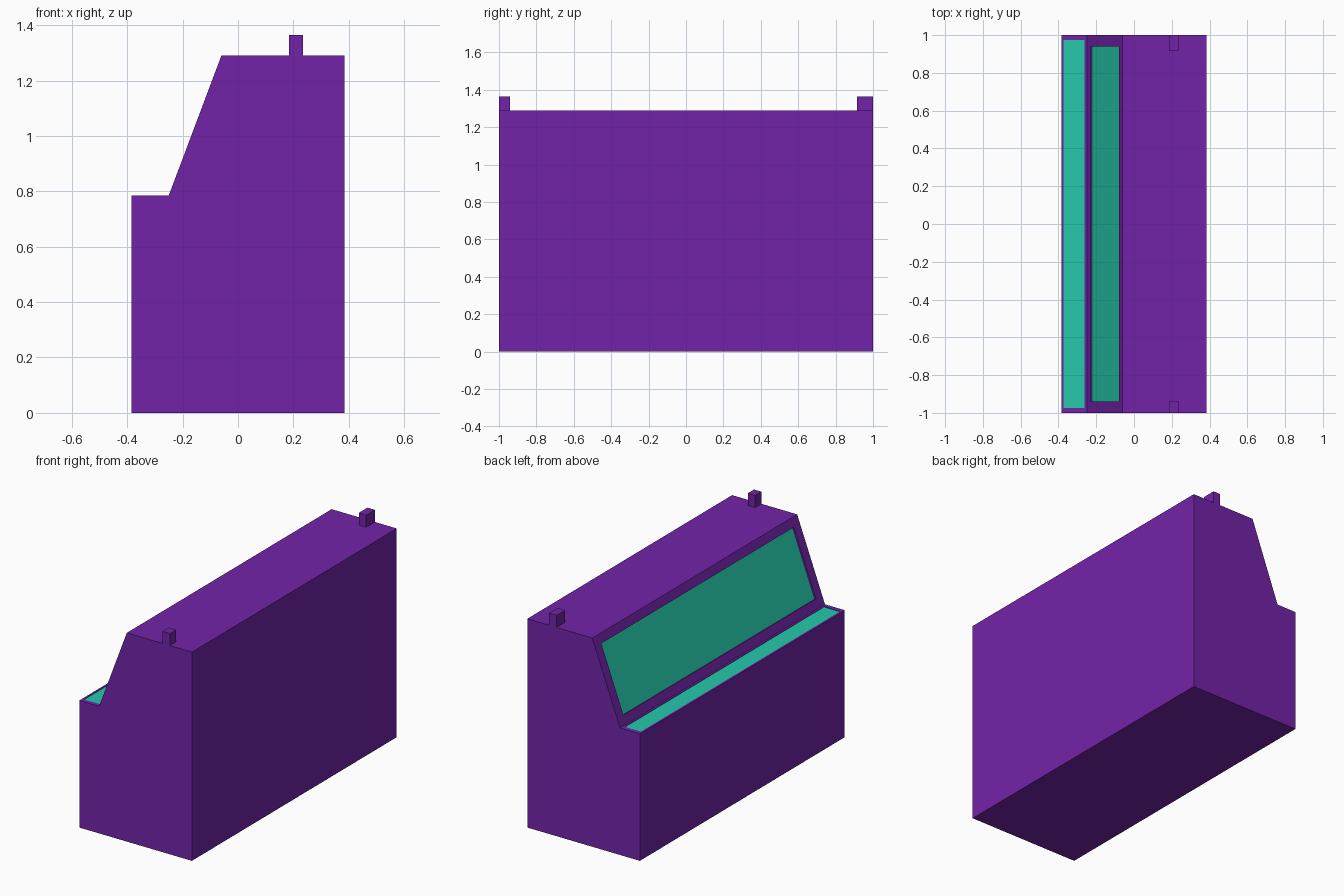
import bpy, bmesh
from mathutils import Vector

if "Cube" in bpy.data.objects:
    bpy.data.objects.remove(bpy.data.objects["Cube"], do_unlink=True)


def material(name, colour):
    mat = bpy.data.materials.new(name)
    mat.use_nodes = True
    mat.diffuse_color = (*colour, 1)
    mat.node_tree.nodes["Principled BSDF"].inputs["Base Color"].default_value = (*colour, 1)
    return mat


purple = material("purple", (0.171, 0.017, 0.393))
teal = material("teal", (0.018, 0.587, 0.406))


def add_object(name, bm, mats):
    mesh = bpy.data.meshes.new(name)
    bm.to_mesh(mesh)
    bm.free()
    for mat in mats:
        mesh.materials.append(mat)
    obj = bpy.data.objects.new(name, mesh)
    bpy.context.collection.objects.link(obj)
    return obj


def inset_panel(bm, face, margin, half_length, depth):
    """Inset a teal panel in a face, then sink it straight in."""
    bmesh.ops.inset_region(bm, faces=[face], thickness=margin, use_even_offset=True)
    for v in face.verts:
        v.co.y = half_length if v.co.y > 0 else -half_length
    bm.normal_update()
    inward = -face.normal * depth
    floor = bmesh.ops.extrude_discrete_faces(bm, faces=[face])["faces"][0]
    floor.material_index = 1
    bmesh.ops.translate(bm, verts=floor.verts[:], vec=inward)


# Cabinet body: side profile extruded along its length
profile = [(-0.385, 0), (0.385, 0), (0.385, 1.29), (-0.06, 1.29), (-0.25, 0.785), (-0.385, 0.785)]
bm = bmesh.new()
end = bm.faces.new([bm.verts.new((x, -1, z)) for x, z in profile])
ext = bmesh.ops.extrude_face_region(bm, geom=[end], use_keep_orig=True)["geom"]
bmesh.ops.translate(bm, verts=[g for g in ext if isinstance(g, bmesh.types.BMVert)], vec=(0, 2, 0))
bmesh.ops.recalc_face_normals(bm, faces=bm.faces[:])

# Sloping screen and flat shelf panel
slope = next(f for f in bm.faces if f.normal.x < -0.5 and f.normal.z > 0.1)
shelf = next(f for f in bm.faces if f.normal.z > 0.9 and f.calc_center_median().z < 1)
inset_panel(bm, slope, 0.055, 0.94, 0.01)
inset_panel(bm, shelf, 0.012, 0.973, 0.003)
add_object("cabinet_body", bm, [purple, teal])


# Pegs at both ends of the top
def peg(name, y0, y1):
    low, high = Vector((0.185, y0, 1.285)), Vector((0.235, y1, 1.365))
    bm = bmesh.new()
    bmesh.ops.create_cube(bm, size=1)
    bmesh.ops.scale(bm, verts=bm.verts[:], vec=high - low)
    bmesh.ops.translate(bm, verts=bm.verts[:], vec=(low + high) / 2)
    add_object(name, bm, [purple])


peg("front_peg", -1, -0.94)
peg("back_peg", 0.915, 1)
